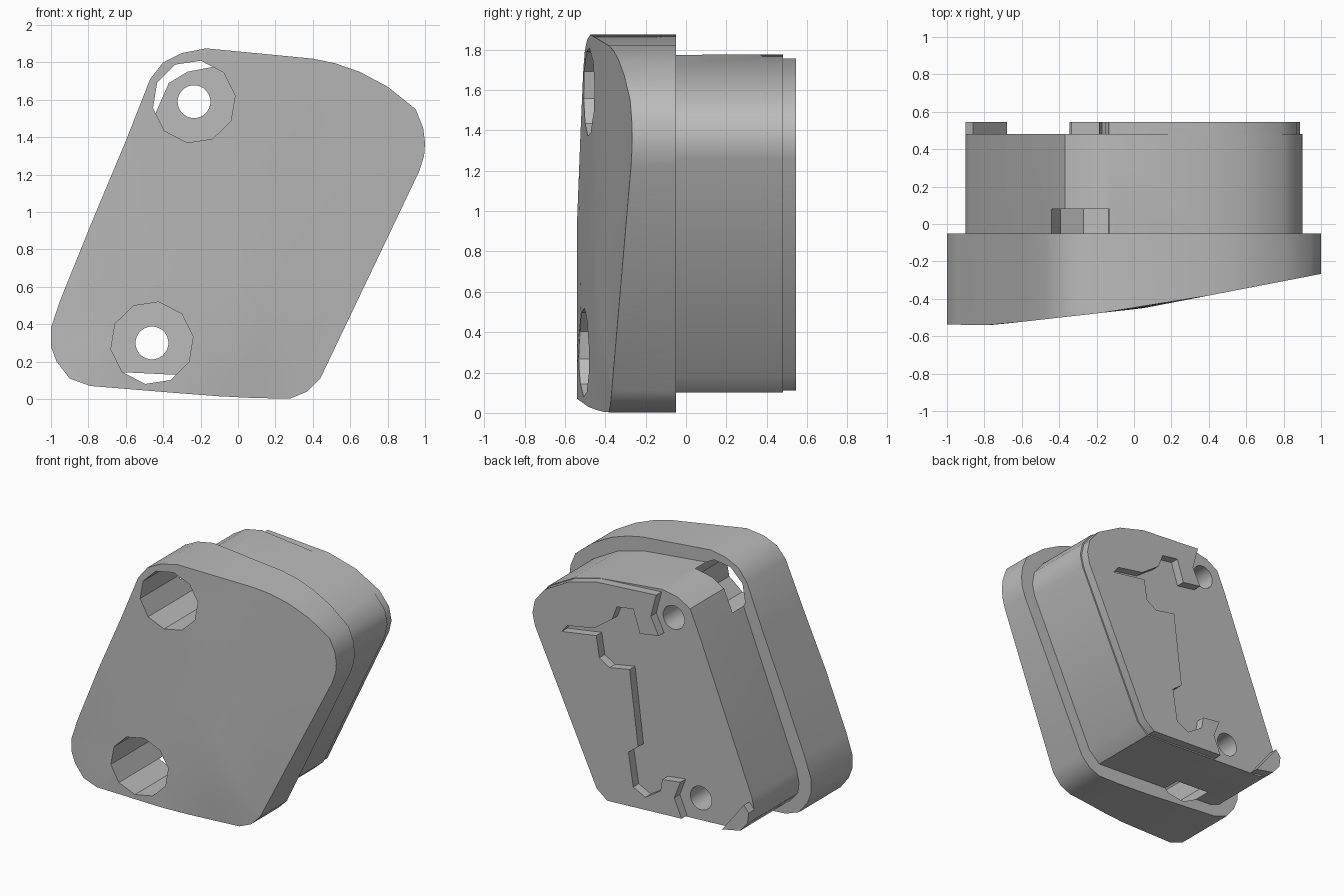
import bpy, bmesh, math
from mathutils import Vector

cube = bpy.data.objects.get("Cube")
if cube:
    bpy.data.objects.remove(cube)

grey = bpy.data.materials.new("plain grey")
grey.use_nodes = True
colour = (0.5, 0.5, 0.5, 1)
grey.diffuse_color = colour
grey.node_tree.nodes["Principled BSDF"].inputs["Base Color"].default_value = colour

# Outlines as (x, z), clockwise from the top left corner
FLANGE = [(-.17, 1.875), (.4, 1.82), (.52, 1.795), (.65, 1.75), (.8, 1.67), (.95, 1.55),
          (.99, 1.45), (1, 1.37), (.995, 1.3), (.97, 1.22), (.44, .11), (.37, .04),
          (.28, .003), (.1, .005), (-.1, .015), (-.3, .03), (-.79, .07), (-.9, .11),
          (-.97, .2), (-1, .28), (-1, .38), (-.95, .53), (-.78, .95), (-.6, 1.38),
          (-.47, 1.71), (-.4, 1.8), (-.3, 1.85)]
BODY = [(-.14, 1.775), (.38, 1.72), (.6, 1.66), (.8, 1.55), (.88, 1.45), (.9, 1.35),
        (.88, 1.26), (.37, .18), (.28, .1), (-.75, .15), (-.83, .18), (-.89, .25),
        (-.9, .33), (-.88, .42), (-.44, 1.53), (-.37, 1.69), (-.27, 1.75)]
# Stepped inner edge of the raised rear panel, from bottom to top
PANEL_EDGE = [(-.345, .14), (-.285, .28), (-.335, .41), (-.185, .39), (-.17, .3), (-.045, .22),
              (.055, .27), (.095, .52), (.015, .58), (.085, 1.14), (.25, 1.11), (.335, 1.16),
              (.36, 1.32), (.645, 1.275), (.6, 1.33), (.38, 1.37), (.23, 1.476), (.19, 1.58),
              (.055, 1.6), (0, 1.43), (-.155, 1.455), (-.09, 1.585), (-.135, 1.755)]
TAB = [(-.68, .15), (-.83, .18), (-.89, .25), (-.9, .33), (-.86, .38)]
BORES = [(-.235, 1.59), (-.46, .3)]
SLOPE = [(-1.01, -.538), (-.75, -.54), (.05, -.45), (.48, -.367), (1.01, -.265)]


def finish(name, bm):
    bmesh.ops.recalc_face_normals(bm, faces=bm.faces)
    mesh = bpy.data.meshes.new(name)
    bm.to_mesh(mesh)
    bm.free()
    mesh.materials.append(grey)
    ob = bpy.data.objects.new(name, mesh)
    bpy.context.collection.objects.link(ob)
    return ob


def slab(name, outline, y0, y1):
    bm = bmesh.new()
    face = bm.faces.new([bm.verts.new((x, y0, z)) for x, z in outline])
    new = bmesh.ops.extrude_face_region(bm, geom=[face])["geom"]
    for v in new:
        if isinstance(v, bmesh.types.BMVert):
            v.co.y = y1
    return finish(name, bm)


def front_depth(x, z):
    # sloping front with a soft dent along the lower edge
    dent = .035 * math.exp(-((x - .1) / .3) ** 2) * max(0, 1 - z / .35)
    for (xa, ya), (xb, yb) in zip(SLOPE, SLOPE[1:]):
        if x <= xb:
            return ya + (yb - ya) * (x - xa) / (xb - xa) + dent


def sloped_flange():
    bm = bmesh.new()
    centre = Vector((0, .94))
    rings = [[bm.verts.new((x, -.05, z)) for x, z in FLANGE]]
    for scale in (1, .85, .6, .3):
        ring = []
        for p in FLANGE:
            x, z = centre + (Vector(p) - centre) * scale
            ring.append(bm.verts.new((x, front_depth(x, z), z)))
        rings.append(ring)
    n = len(FLANGE)
    for a, b in zip(rings, rings[1:]):
        for i in range(n):
            j = (i + 1) % n
            bm.faces.new((a[i], a[j], b[j], b[i]))
    bm.faces.new(rings[0])
    tip = bm.verts.new((0, front_depth(0, .94), .94))
    for i in range(n):
        bm.faces.new((rings[-1][i], rings[-1][(i + 1) % n], tip))
    sloping = [f for f in bm.faces if len(f.verts) == 4 and all(v.co.y < -.1 for v in f.verts)]
    bmesh.ops.triangulate(bm, faces=sloping)
    return finish("sloped_flange", bm)


def rod(name, centre, radius, sides, y0, y1):
    step = 2 * math.pi / sides
    ring = [(centre[0] + radius * math.cos(i * step + .15),
             centre[1] + radius * math.sin(i * step + .15)) for i in range(sides)]
    return slab(name, ring, y0, y1)


def cut(ob, cutter):
    mod = ob.modifiers.new("cut", "BOOLEAN")
    mod.operation = "DIFFERENCE"
    mod.solver = "EXACT"
    mod.object = cutter
    bpy.context.view_layer.objects.active = ob
    bpy.ops.object.modifier_apply(modifier=mod.name)


# Main parts
flange = sloped_flange()
body = slab("rear_body", BODY, -.06, .48)
panel = slab("raised_rear_panel",
             PANEL_EDGE + [(x - .012, z) for x, z in BODY[1:8]] + [(.27, .11)], .47, .545)
tab = slab("corner_tab", TAB, .47, .545)

# Screw holes with wide counterbores that break through the body wall
for centre in BORES:
    bore = rod("counterbore_cutter", centre, .222, 10, -1, .08)
    hole = rod("screw_hole_cutter", centre, .088, 24, -1, 1)
    cut(flange, bore)
    cut(body, bore)
    cut(body, hole)
    for helper in (bore, hole):
        bpy.data.objects.remove(helper)

# Soft shading on the rounded walls
for ob in (flange, body, panel, tab):
    bpy.ops.object.select_all(action="DESELECT")
    ob.select_set(True)
    bpy.context.view_layer.objects.active = ob
    bpy.ops.object.shade_smooth_by_angle(angle=math.radians(30))
